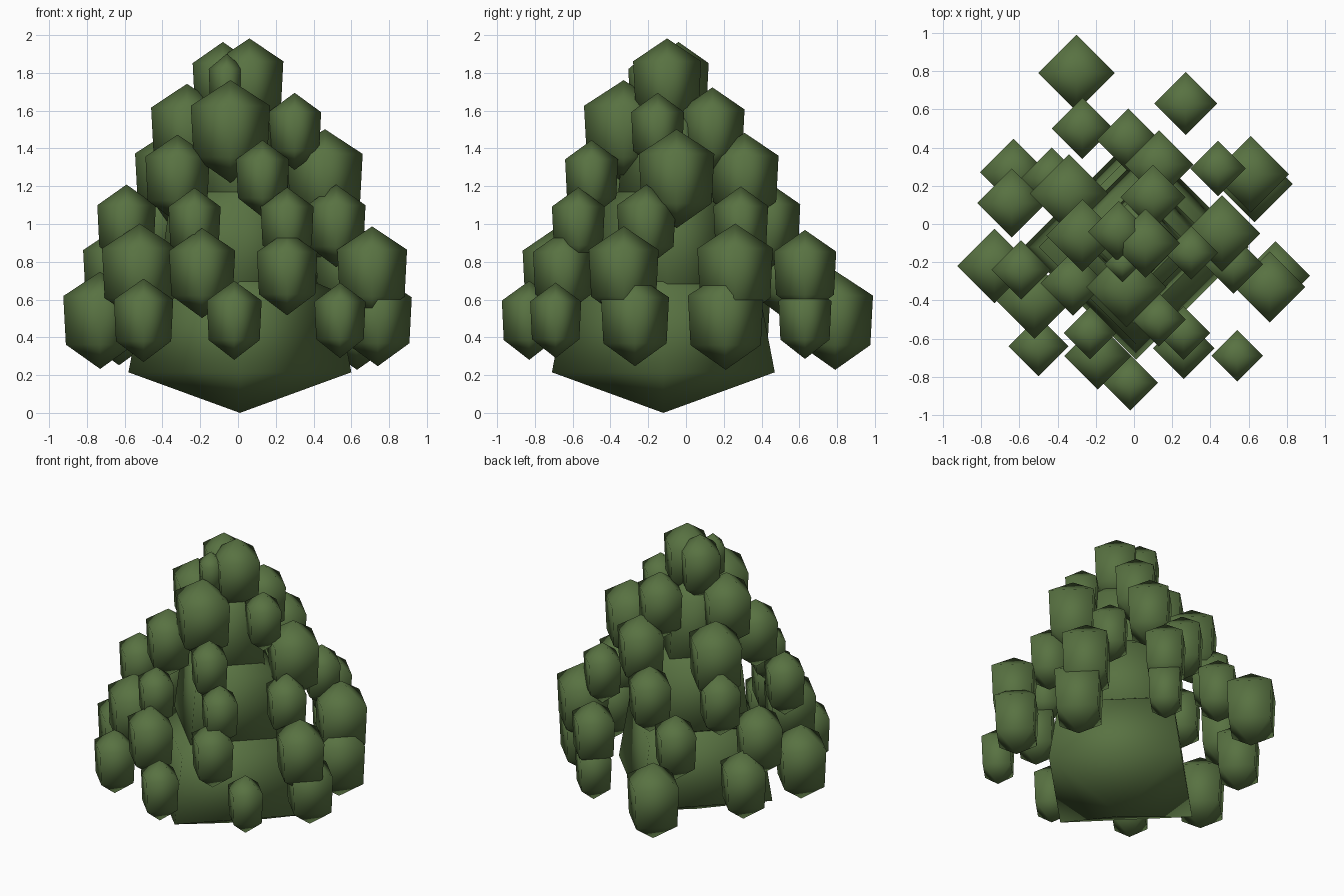
import bpy, bmesh, math

if "Cube" in bpy.data.objects:
    bpy.data.objects.remove(bpy.data.objects["Cube"])

leaf = bpy.data.materials.new("leaf_green")
leaf.diffuse_color = (0.098, 0.168, 0.054, 1)
leaf.use_nodes = True
leaf.node_tree.nodes["Principled BSDF"].inputs["Base Color"].default_value = leaf.diffuse_color


def clump(name, x, y, z, r, h, low=0.93, high=1.0):
    """Four-sided rounded leaf clump: two square rings between two apexes."""
    bm = bmesh.new()
    rings = []
    for dz, k in ((-h / 2, low), (h / 2, high)):
        rings.append([bm.verts.new((x + r * k * math.cos(i * math.pi / 2),
                                    y + r * k * math.sin(i * math.pi / 2),
                                    z + dz)) for i in range(4)])
    bottom = bm.verts.new((x, y, z - h))
    top = bm.verts.new((x, y, z + h))
    a, b = rings
    for i in range(4):
        j = (i + 1) % 4
        bm.faces.new((a[i], a[j], b[j], b[i]))
        bm.faces.new((bottom, a[j], a[i]))
        bm.faces.new((top, b[i], b[j]))
    for f in bm.faces:
        f.smooth = True
    me = bpy.data.meshes.new(name)
    bm.to_mesh(me)
    bm.free()
    me.materials.append(leaf)
    ob = bpy.data.objects.new(name, me)
    bpy.context.collection.objects.link(ob)


# tapering inner mass of the tree crown
clump("core_lower", 0.01, -0.12, 0.43, 0.59, 0.43, 1.0, 0.86)
clump("core_middle", 0.0, -0.10, 0.90, 0.42, 0.42, 1.0, 0.86)
clump("core_upper", 0.0, -0.09, 1.34, 0.27, 0.38, 1.0, 0.86)

# leaf clumps in evenly spaced tiers: plan position and half width
tiers = {
    "bottom": [(-.30, .79, .20), (.27, .63, .14), (.63, .21, .20),
               (.74, -.27, .18), (.54, -.69, .135), (-.02, -.83, .145),
               (-.50, -.64, .157), (-.73, -.22, .195), (-.63, .27, .175)],
    "low": [(-.27, .50, .16), (.27, .63, .165), (.61, .26, .20),
            (.71, -.33, .185), (.26, -.65, .16), (-.19, -.69, .175),
            (-.52, -.40, .20), (-.64, .11, .18)],
    "middle": [(-.03, .44, .165), (.44, .29, .145), (.52, -.21, .155),
               (.26, -.57, .14), (-.23, -.57, .138), (-.59, -.24, .155),
               (-.43, .24, .16)],
    "high": [(.13, -.50, .14), (.46, -.05, .20), (.13, .31, .18),
             (-.34, .16, .205), (-.32, -.31, .17)],
    "crown": [(-.04, -.33, .21), (.30, -.15, .14), (.10, .14, .17),
              (-.27, -.06, .19)],
    "tip": [(.06, -.10, .18), (-.08, -.04, .16), (-.06, -.21, .095)],
}
for level, (tier, spots) in enumerate(tiers.items()):
    z = 0.49 + 0.25 * level
    for n, (x, y, r) in enumerate(spots):
        clump(f"{tier}_leaf_clump_{n + 1}", x, y, z, r, 0.07 + 0.96 * r)
